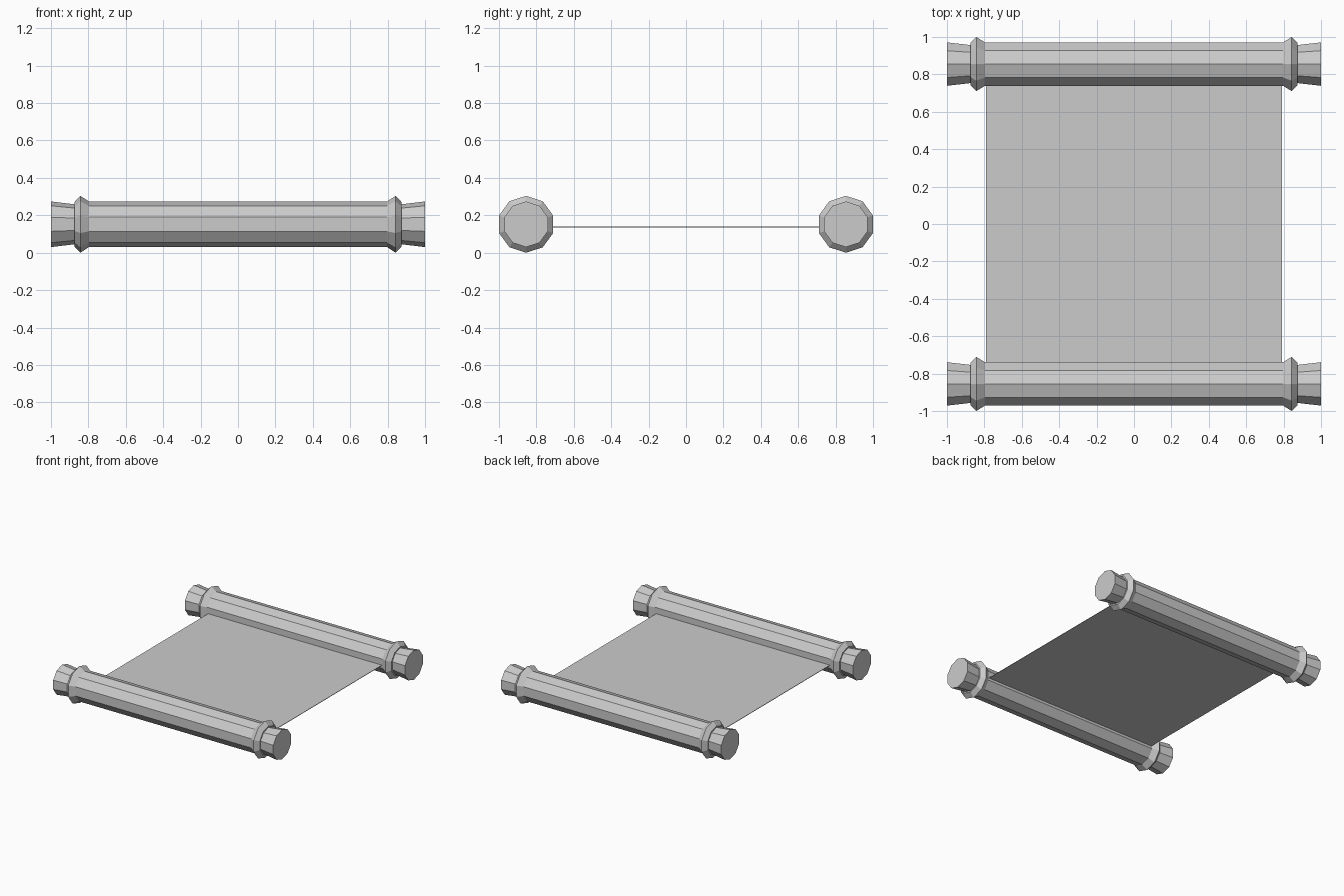
import bpy, bmesh, math

if "Cube" in bpy.data.objects:
    bpy.data.objects.remove(bpy.data.objects["Cube"])

SIDES = 10
ROD_Y, ROD_Z = 0.855, 0.152

# half profile of a rod (x, radius), from the middle outwards: body, collar, flared handle
HALF = [(0.797, 0.122), (0.843, 0.152), (0.875, 0.118), (0.875, 0.107), (1.0, 0.122)]
PROFILE = [(-x, r) for x, r in reversed(HALF)] + HALF


def finish(bm, name, location):
    bmesh.ops.recalc_face_normals(bm, faces=bm.faces)
    mesh = bpy.data.meshes.new(name)
    bm.to_mesh(mesh)
    bm.free()
    obj = bpy.data.objects.new(name, mesh)
    obj.location = location
    bpy.context.collection.objects.link(obj)
    return obj


def lathe_x(name, profile, location):
    """Faceted turning around the x axis, with a corner pointing up."""
    bm = bmesh.new()
    rings = []
    for x, r in profile:
        rings.append([bm.verts.new((x, r * math.sin(a), r * math.cos(a)))
                      for a in (math.tau * i / SIDES for i in range(SIDES))])
    for a, b in zip(rings, rings[1:]):
        for i in range(SIDES):
            j = (i + 1) % SIDES
            bm.faces.new((a[i], a[j], b[j], b[i]))
    bm.faces.new(rings[0])
    bm.faces.new(rings[-1])
    return finish(bm, name, location)


# front and back rods
for name, side in (("front_rod", -1), ("back_rod", 1)):
    lathe_x(name, PROFILE, (0, side * ROD_Y, ROD_Z))

# thin unrolled sheet between the rods
bm = bmesh.new()
bmesh.ops.create_cube(bm, size=1)
bmesh.ops.scale(bm, vec=(1.58, 1.49, 0.004), verts=bm.verts)
finish(bm, "sheet", (0, 0, 0.137))
